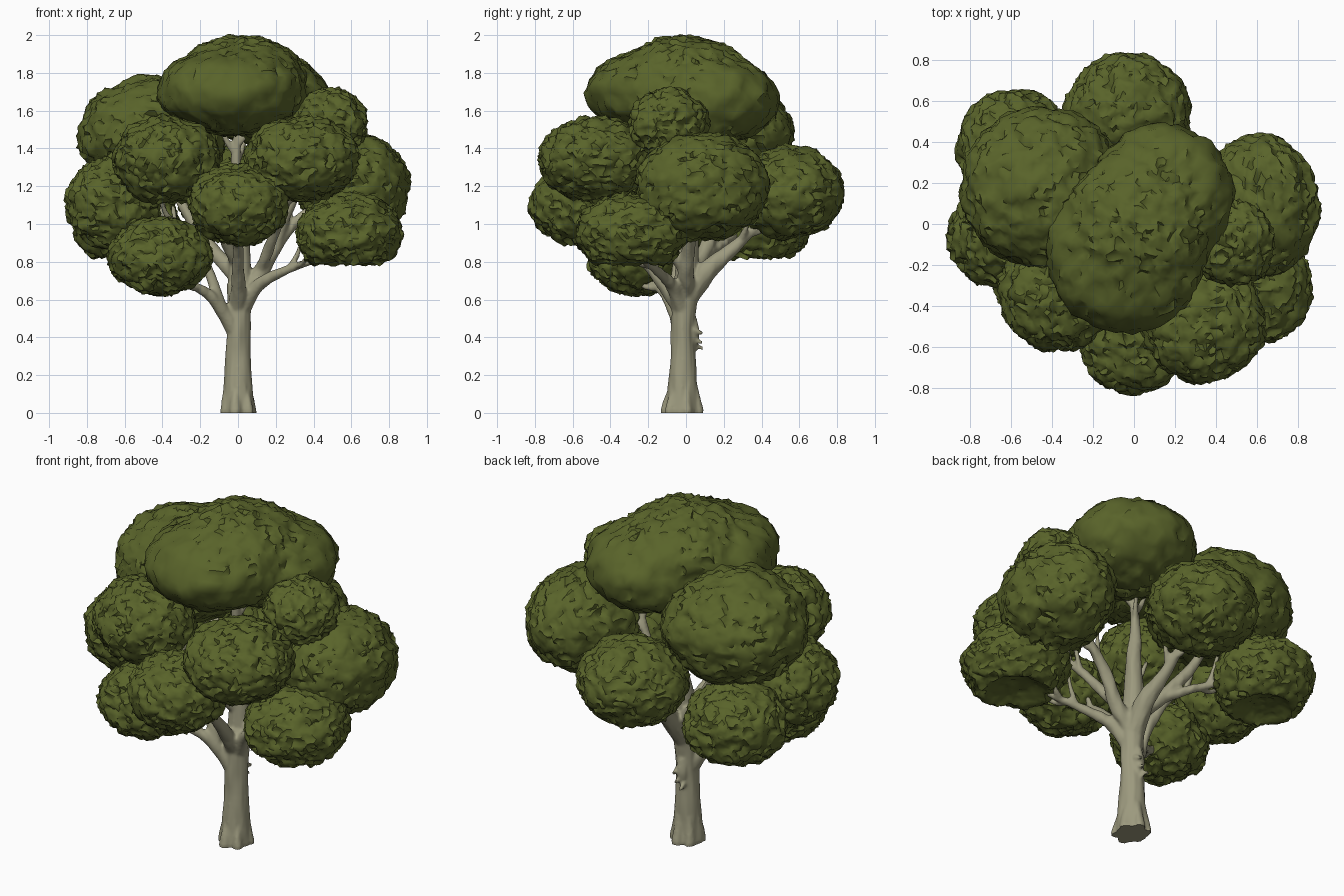
import bpy, bmesh, math, random
from mathutils import Vector, noise

if "Cube" in bpy.data.objects:
    bpy.data.objects.remove(bpy.data.objects["Cube"])

random.seed(4)


def material(name, rgb):
    m = bpy.data.materials.new(name)
    m.diffuse_color = (*rgb, 1)
    m.use_nodes = True
    m.node_tree.nodes["Principled BSDF"].inputs["Base Color"].default_value = m.diffuse_color
    return m


LEAF = material("leaf green", (0.1, 0.126, 0.023))
BARK = material("pale bark", (0.335, 0.322, 0.21))


def smooth(obj, angle):
    bpy.ops.object.select_all(action='DESELECT')
    obj.select_set(True)
    bpy.context.view_layer.objects.active = obj
    bpy.ops.object.shade_smooth_by_angle(angle=math.radians(angle))


# ---- foliage: crumpled clumps, each a blend of one or more ellipsoid lobes ----
def reach(n, offset, radii):
    """Distance along n from the clump centre to one lobe's surface."""
    d = Vector(n[i] / radii[i] for i in range(3))
    o = Vector(-offset[i] / radii[i] for i in range(3))
    a, b, c = d.dot(d), d.dot(o), o.dot(o) - 1
    return (-b + math.sqrt(b * b - a * c)) / a


def clump(name, centre, *lobes, flat=False):
    """lobes are (offset, radii); flat levels off the underside."""
    bm = bmesh.new()
    bmesh.ops.create_icosphere(bm, subdivisions=5, radius=1)
    c = Vector(centre)
    for v in bm.verts:
        n = v.co.normalized()
        if len(lobes) == 1:
            r = lobes[0][1]
            p = Vector((n.x * r[0], n.y * r[1], n.z * r[2]))
        else:
            p = n * sum(reach(n, *lobe) ** 24 for lobe in lobes) ** (1 / 24)
        rough = 1.0
        if flat and n.z < -0.8:
            p.z = -0.8 * lobes[0][1][2] + 0.25 * (-0.8 - n.z)
            rough = 0.4
        q = p + c
        lump = noise.noise(q * 9) * 0.02
        ridge = 0.013 - abs(noise.noise(q * 22)) * 0.042
        jag = noise.noise_vector(q * 38) * 0.0125
        v.co = p + (n * (lump + ridge) + jag) * rough
    me = bpy.data.meshes.new(name)
    bm.to_mesh(me)
    bm.free()
    me.materials.append(LEAF)
    obj = bpy.data.objects.new(name, me)
    obj.location = c
    bpy.context.collection.objects.link(obj)
    smooth(obj, 50)


def ball(name, centre, radii, flat=False):
    clump(name, centre, ((0, 0, 0), radii), flat=flat)


clump("crown_foliage", (0.03, -0.01, 1.69),
      ((-0.07, -0.13, 0.01), (0.385, 0.385, 0.225)),
      ((0.1, 0.14, -0.03), (0.35, 0.355, 0.235)),
      ((-0.01, 0.0, 0.06), (0.35, 0.36, 0.24)))
ball("back_foliage", (-0.03, 0.545, 1.165), (0.3, 0.285, 0.24))
ball("right_foliage", (0.61, 0.085, 1.2), (0.29, 0.345, 0.28))
ball("low_right_foliage", (0.59, -0.29, 0.95), (0.28, 0.29, 0.205), flat=True)
ball("front_right_foliage", (0.34, -0.48, 1.345), (0.295, 0.29, 0.22))
ball("upper_right_foliage", (0.48, -0.09, 1.53), (0.2, 0.205, 0.18))
ball("front_foliage", (0.0, -0.57, 1.1), (0.26, 0.25, 0.205))
ball("front_left_foliage", (-0.375, -0.34, 1.34), (0.275, 0.275, 0.225))
ball("low_left_foliage", (-0.41, -0.27, 0.83), (0.27, 0.24, 0.2))
ball("left_foliage", (-0.66, -0.06, 1.11), (0.245, 0.24, 0.245))
ball("upper_left_foliage", (-0.45, 0.175, 1.47), (0.39, 0.385, 0.305))
ball("back_left_foliage", (-0.59, 0.38, 1.0), (0.27, 0.27, 0.225), flat=True)

# ---- trunk and limbs: tapered tubes fused by a voxel remesh ----
curve = bpy.data.curves.new("trunk", 'CURVE')
curve.dimensions = '3D'
curve.bevel_depth = 1
curve.bevel_resolution = 4
curve.use_fill_caps = True


def tube(points, steps=5):
    """Smooth tapered path through (x, y, z, radius) points."""
    pts = [Vector(p) for p in points]
    pts = [2 * pts[0] - pts[1]] + pts + [2 * pts[-1] - pts[-2]]
    out = []
    for i in range(1, len(pts) - 2):
        a, b, c, d = pts[i - 1:i + 3]
        for k in range(steps):
            t = k / steps
            out.append(0.5 * (2 * b + (c - a) * t + (2 * a - 5 * b + 4 * c - d) * t * t
                              + (3 * b - a - 3 * c + d) * t ** 3))
    out.append(pts[-2])
    s = curve.splines.new('POLY')
    s.points.add(len(out) - 1)
    for sp, p in zip(s.points, out):
        sp.co = (p.x, p.y, p.z, 1)
        sp.radius = max(p.w, 0.01)


def limb(*points, twigs=3):
    """Limb with a few twigs spreading from its outer half."""
    tube(points)
    a, b = Vector(points[-2]), Vector(points[-1])
    direction = (b - a).xyz.normalized()
    for k in range(twigs):
        start = a.lerp(b, 0.15 + 0.6 * k / max(twigs, 1))
        ang = k * 2.4 + random.random()
        side = direction.orthogonal()
        side = side * math.cos(ang) + direction.cross(side) * math.sin(ang)
        heading = (direction + side * 0.8 + Vector((0, 0, 0.4))).normalized()
        mid = start.xyz + heading * 0.08
        end = mid + (heading + Vector((0, 0, 0.5))).normalized() * 0.1
        tube([(*start.xyz, start.w * 0.8), (*mid, 0.015), (*end, 0.011)], 3)


# main trunk and leader
tube([(0, -0.02, 0, 0.092), (0, -0.02, 0.1, 0.08), (0, -0.015, 0.3, 0.067),
      (0.005, -0.015, 0.5, 0.064), (0.01, 0, 0.68, 0.07)])
limb((0.01, 0, 0.64, 0.066), (0.01, 0.01, 0.85, 0.058), (0.02, 0.02, 1.05, 0.045),
     (-0.01, 0, 1.28, 0.03), (0, -0.02, 1.58, 0.016), twigs=4)
# root flares
for k in range(6):
    a = k * math.tau / 6 + 0.3
    x, y = math.cos(a), math.sin(a)
    tube([(0.05 * x, 0.05 * y - 0.01, 0.16, 0.02),
          (0.065 * x, 0.078 * y - 0.02, 0.06, 0.026),
          (0.072 * x, 0.09 * y - 0.022, 0.0, 0.03)], 3)
# left side limbs
limb((-0.01, -0.02, 0.42, 0.045), (-0.1, -0.07, 0.57, 0.038),
     (-0.19, -0.13, 0.65, 0.026), (-0.36, -0.22, 0.72, 0.016))
limb((-0.1, -0.07, 0.58, 0.034), (-0.16, -0.05, 0.76, 0.028),
     (-0.3, -0.03, 0.98, 0.022), (-0.52, -0.05, 1.12, 0.014))
limb((0.0, 0.02, 0.72, 0.046), (-0.13, 0.1, 0.86, 0.038),
     (-0.27, 0.17, 1.06, 0.028), (-0.4, 0.2, 1.3, 0.015))
limb((-0.1, 0.08, 0.83, 0.03), (-0.25, 0.2, 0.9, 0.024), (-0.45, 0.31, 0.98, 0.014))
limb((-0.01, -0.02, 0.8, 0.036), (-0.1, -0.14, 0.97, 0.028), (-0.28, -0.27, 1.25, 0.015))
# right side limbs
limb((0.02, -0.02, 0.55, 0.05), (0.1, -0.07, 0.67, 0.036),
     (0.24, -0.15, 0.75, 0.025), (0.44, -0.24, 0.82, 0.015))
limb((0.02, 0, 0.62, 0.05), (0.13, 0.0, 0.76, 0.042),
     (0.24, 0.02, 0.94, 0.032), (0.46, 0.05, 1.15, 0.016))
limb((0.2, 0.01, 0.88, 0.03), (0.28, -0.04, 1.1, 0.024), (0.42, -0.08, 1.42, 0.014))
limb((0.12, -0.01, 0.76, 0.032), (0.2, -0.16, 0.97, 0.026), (0.31, -0.38, 1.23, 0.015))
# front and back limbs
limb((0.0, -0.03, 0.56, 0.05), (0, -0.14, 0.71, 0.036),
     (0, -0.28, 0.87, 0.026), (0.0, -0.5, 1.03, 0.015))
limb((0.01, 0.01, 0.62, 0.06), (0.02, 0.12, 0.76, 0.054),
     (0.0, 0.26, 0.88, 0.034), (-0.02, 0.46, 1.07, 0.016))
# bark burl and snapped stubs on the back
tube([(0, 0.02, 0.34, 0.03), (0.0, 0.035, 0.42, 0.036), (0.0, 0.03, 0.5, 0.026)])
for x, z in ((-0.02, 0.34), (0.01, 0.37), (0.025, 0.42)):
    tube([(x, 0.04, z + 0.02, 0.016), (x, 0.09, z, 0.008)], 2)

src = bpy.data.objects.new("trunk_curve", curve)
bpy.context.collection.objects.link(src)
mesh = bpy.data.meshes.new_from_object(src.evaluated_get(bpy.context.evaluated_depsgraph_get()))
bpy.data.objects.remove(src)
trunk = bpy.data.objects.new("trunk_and_limbs", mesh)
bpy.context.collection.objects.link(trunk)
rm = trunk.modifiers.new("fuse", 'REMESH')
rm.mode = 'VOXEL'
rm.voxel_size = 0.0095
sm = trunk.modifiers.new("soften", 'SMOOTH')
sm.factor = 0.5
sm.iterations = 2
mesh = bpy.data.meshes.new_from_object(trunk.evaluated_get(bpy.context.evaluated_depsgraph_get()))
trunk.modifiers.clear()
trunk.data = mesh
mesh.name = "trunk_and_limbs"
# gentle bark grain, base kept flat on the ground
for v in mesh.vertices:
    g = noise.noise_vector(Vector((v.co.x * 22, v.co.y * 22, v.co.z * 6)))
    v.co += Vector((g.x, g.y, 0)) * 0.006
    v.co.z = v.co.z if v.co.z > 0.012 else 0
mesh.materials.clear()
mesh.materials.append(BARK)
for p in mesh.polygons:
    p.material_index = 0
smooth(trunk, 50)
